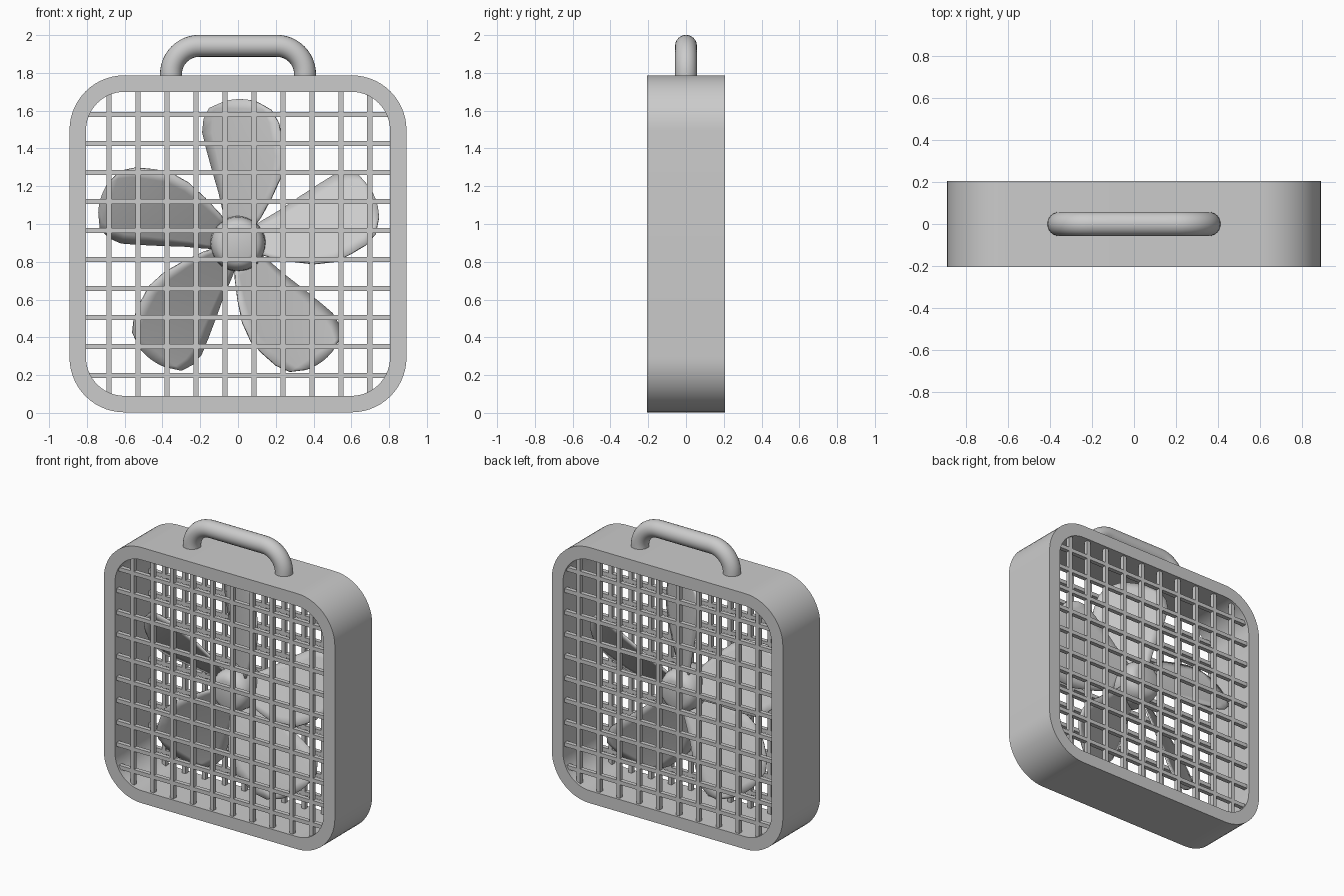
import bpy, bmesh, math
from mathutils import Matrix, Vector

if "Cube" in bpy.data.objects:
    bpy.data.objects.remove(bpy.data.objects["Cube"])

CZ = 0.895


def make(name, bm, smooth=True):
    bmesh.ops.recalc_face_normals(bm, faces=bm.faces)
    me = bpy.data.meshes.new(name)
    bm.to_mesh(me)
    bm.free()
    ob = bpy.data.objects.new(name, me)
    bpy.context.collection.objects.link(ob)
    if smooth:
        bpy.ops.object.select_all(action='DESELECT')
        ob.select_set(True)
        bpy.context.view_layer.objects.active = ob
        bpy.ops.object.shade_smooth_by_angle(angle=math.radians(35))
    return ob


def rounded_square(half, r, n=14):
    pts = []
    for q in range(4):
        c = math.pi / 4 + q * math.pi / 2
        cx = math.copysign(half - r, math.cos(c))
        cz = math.copysign(half - r, math.sin(c))
        for i in range(n + 1):
            a = (q + i / n) * math.pi / 2
            pts.append((cx + r * math.cos(a), cz + r * math.sin(a)))
    return pts


def bridge(bm, loops, closed_loops=True):
    n = len(loops[0])
    m = len(loops) if closed_loops else len(loops) - 1
    for k in range(m):
        a, b = loops[k], loops[(k + 1) % len(loops)]
        for i in range(n):
            j = (i + 1) % n
            bm.faces.new((a[i], a[j], b[j], b[i]))


# Housing: rounded square ring
bm = bmesh.new()
outer, inner = rounded_square(0.892, 0.29), rounded_square(0.805, 0.205)
loops = [[bm.verts.new((x, y, z + CZ)) for x, z in pts]
         for pts, y in ((outer, -0.206), (outer, 0.206), (inner, 0.206), (inner, -0.206))]
bridge(bm, loops)
make("housing", bm)

# Front and back grilles
for name, y in (("front_grille", -0.175), ("back_grille", 0.175)):
    bm = bmesh.new()
    for i in range(10):
        p = (i - 4.5) * 0.1535
        for pos, size in (((p + 0.007, y, CZ), (0.027, 0.03, 1.66)),
                          ((0, y, CZ - 0.006 + p), (1.66, 0.03, 0.027))):
            bmesh.ops.create_cube(bm, size=1, matrix=Matrix.Translation(pos) @ Matrix.Diagonal((*size, 1)))
    make(name, bm, False)

# Handle: bent tube
R, W, ZT, r = 0.15, 0.355, 1.943, 0.058
half = []
for i in range(13):
    a = math.pi - i / 12 * math.pi / 2
    half.append((-W + R + R * math.cos(a), ZT - R + R * math.sin(a), a))
path = [(-W, 1.76, math.pi)] + half
path += [(-x, z, math.pi - a) for x, z, a in reversed(path)]
bm = bmesh.new()
loops = []
for x, z, a in path:
    out = Vector((math.cos(a), 0, math.sin(a)))
    loops.append([bm.verts.new(Vector((x, 0, z)) + out * r * math.cos(t) + Vector((0, r * math.sin(t), 0)))
                  for t in (k * math.tau / 24 for k in range(24))])
bridge(bm, loops, False)
bm.faces.new(loops[0])
bm.faces.new(loops[-1])
make("handle", bm)

# Hub: turned profile with rounded ends
prof = [(0.085, -0.13), (0.11, -0.122), (0.13, -0.10), (0.142, -0.065), (0.147, 0)]
prof += [(q, -y) for q, y in reversed(prof[:-1])]
bm = bmesh.new()
loops = [[bm.verts.new((q * math.cos(t), y, CZ + q * math.sin(t)))
          for t in (k * math.tau / 40 for k in range(40))] for q, y in prof]
bridge(bm, loops, False)
bm.faces.new(loops[0])
bm.faces.new(loops[-1])
make("hub", bm)

# Blades: pitched sheets; rows are (left x, right x, left z, right z)
rows = [(-0.05, 0.07, 0.07, 0.07), (-0.075, 0.12, 0.16, 0.14), (-0.10, 0.175, 0.27, 0.24),
        (-0.135, 0.225, 0.39, 0.35), (-0.165, 0.248, 0.50, 0.46), (-0.187, 0.235, 0.59, 0.55),
        (-0.18, 0.215, 0.66, 0.64), (-0.15, 0.175, 0.72, 0.71), (-0.07, 0.10, 0.755, 0.752)]
NU = 8
for b in range(5):
    rot = Matrix.Translation((0, 0, CZ)) @ Matrix.Rotation(b * math.tau / 5, 4, 'Y')
    bm = bmesh.new()
    grid = []
    for k, (x0, x1, z0, z1) in enumerate(rows):
        row = []
        pitch = 0.75 - 0.25 * k / 8
        for i in range(NU + 1):
            u = i / NU
            x = x0 + (x1 - x0) * u
            z = z0 + (z1 - z0) * u + (0.05 * u * (1 - u) if k == 8 else 0)
            row.append(bm.verts.new(rot @ Vector((x, -pitch * (x - 0.02), z))))
        grid.append(row)
    for a, c in zip(grid, grid[1:]):
        for i in range(NU):
            bm.faces.new((a[i], a[i + 1], c[i + 1], c[i]))
    ob = make(f"blade_{b + 1}", bm)
    mod = ob.modifiers.new("thickness", 'SOLIDIFY')
    mod.thickness = 0.012
    mod.offset = 0
